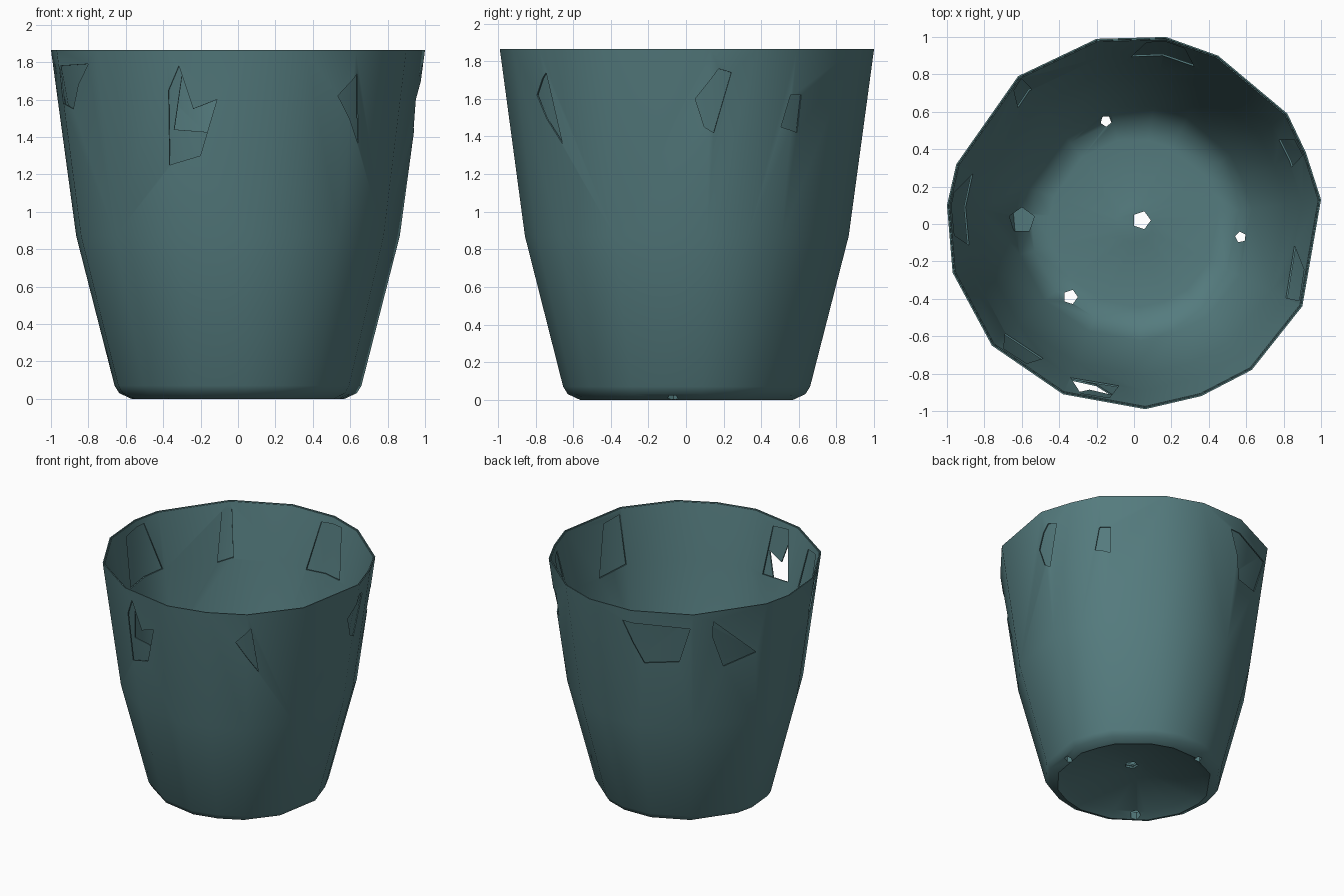
import bpy, bmesh, math
from mathutils import Vector

cube = bpy.data.objects.get("Cube")
if cube:
    bpy.data.objects.remove(cube, do_unlink=True)

mat = bpy.data.materials.new("dull teal")
mat.use_nodes = True
teal = (0.09, 0.2, 0.21, 1)
mat.diffuse_color = teal
mat.node_tree.nodes["Principled BSDF"].inputs["Base Color"].default_value = teal

# Uneven rim outline, reused at every height
RIM = [(1, .13), (.92, .38), (.82, .59), (.45, .9), (.17, 1), (-.2, .99),
       (-.62, .79), (-.95, .32), (-1, .1), (-.97, -.26), (-.76, -.65),
       (-.38, -.91), (.06, -.99), (.36, -.92), (.63, -.78), (.9, -.44)]


def to_object(name, bm):
    bmesh.ops.recalc_face_normals(bm, faces=bm.faces)
    mesh = bpy.data.meshes.new(name)
    bm.to_mesh(mesh)
    bm.free()
    obj = bpy.data.objects.new(name, mesh)
    bpy.context.collection.objects.link(obj)
    return obj


def cup(name, profile):
    """Closed cup: rings of the rim outline, scaled along the profile."""
    bm = bmesh.new()
    rings = [[bm.verts.new((x * s, y * s, z)) for x, y in RIM] for s, z in profile]
    n = len(RIM)
    for low, high in zip(rings, rings[1:]):
        for i in range(n):
            j = (i + 1) % n
            bm.faces.new((low[i], low[j], high[j], high[i]))
    bm.faces.new(rings[0])
    bm.faces.new(rings[-1])
    obj = to_object(name, bm)
    obj.data.materials.append(mat)
    return obj


def prism(bm, points, push):
    a = [bm.verts.new(p) for p in points]
    b = [bm.verts.new(p + push) for p in points]
    n = len(a)
    bm.faces.new(a)
    bm.faces.new(b)
    for i in range(n):
        j = (i + 1) % n
        bm.faces.new((a[i], a[j], b[j], b[i]))


def side_hole(bm, degrees, outline):
    """Prism pushed out through the wall; outline is (sideways, height)."""
    a = math.radians(degrees)
    out = Vector((math.cos(a), math.sin(a), 0))
    side = Vector((-out.y, out.x, 0))
    prism(bm, [out * .65 + side * t + Vector((0, 0, z)) for t, z in outline], out * .6)


def drain_hole(bm, x, y, size, turn):
    pts = [Vector((x + size * math.cos(turn + k * math.tau / 5),
                   y + size * math.sin(turn + k * math.tau / 5), -.1)) for k in range(5)]
    prism(bm, pts, Vector((0, 0, .5)))


def cut(obj, bm):
    cutter = to_object("cutter", bm)
    cutter.hide_render = True
    mod = obj.modifiers.new("holes", "BOOLEAN")
    mod.operation = "DIFFERENCE"
    mod.solver = "EXACT"
    mod.object = cutter
    bpy.ops.object.select_all(action="DESELECT")
    bpy.context.view_layer.objects.active = obj
    obj.select_set(True)
    bpy.ops.object.modifier_apply(modifier=mod.name)
    bpy.data.objects.remove(cutter, do_unlink=True)
    bpy.ops.object.shade_smooth_by_angle(angle=math.radians(50))


DRAINS = [(.04, .02, .05, 0), (-.15, .55, .03, 1), (.57, -.07, .03, .5),
          (-.34, -.39, .04, 0)]

# Outer wall with a hollow underside and torn openings below the rim
outer = cup("outer_wall", [(.1, .12), (.5, .035), (.57, 0), (.635, .03), (.66, .07),
                           (.865, .87), (1, 1.865), (.992, 1.865), (.855, .87),
                           (.645, .08), (.5, .05), (.1, .135)])
bm = bmesh.new()
hole_front = [(-.14, 1.25), (.03, 1.3), (.13, 1.6), (0, 1.55), (-.07, 1.78), (-.13, 1.65)]
side_hole(bm, 255, hole_front)
side_hole(bm, 310, [(-.1, 1.62), (.01, 1.74), (.07, 1.36)])
side_hole(bm, 9, [(-.1, 1.6), (.02, 1.76), (.09, 1.74), (0, 1.42), (-.05, 1.45)])
side_hole(bm, 36, [(-.06, 1.45), (-.02, 1.62), (.06, 1.62), (.05, 1.42)])
side_hole(bm, 112, [(-.26, 1.76), (.25, 1.74), (.16, 1.45), (-.1, 1.42)])
side_hole(bm, 148, [(-.18, 1.78), (.17, 1.46), (-.08, 1.38), (-.18, 1.65)])
side_hole(bm, 204, [(-.16, 1.58), (-.05, 1.55), (.04, 1.68), (.18, 1.79), (-.14, 1.78)])
for d in DRAINS:
    drain_hole(bm, *d)
cut(outer, bm)

# Inner liner with a rounded floor edge, windowed between the outer openings
liner = cup("inner_liner", [(.1, .14), (.45, .07), (.56, .1), (.64, .2), (.825, .87),
                            (.91, 1.43), (.99, 1.86), (.985, 1.86), (.9, 1.43),
                            (.815, .87), (.63, .21), (.55, .115), (.45, .085), (.1, .155)])
bm = bmesh.new()
for degrees, half, lean in [(175, .19, .03), (131, .06, -.02), (80, .17, 0), (25, .08, 0),
                            (343, .14, -.05), (256, .13, .02), (228, .12, 0)]:
    side_hole(bm, degrees, [(-half, 1.44), (half, 1.42),
                            (half * .6 + lean, 1.8), (-half * .6 + lean, 1.82)])
for d in DRAINS + [(-.6, .02, .07, .3)]:
    drain_hole(bm, *d)
cut(liner, bm)
